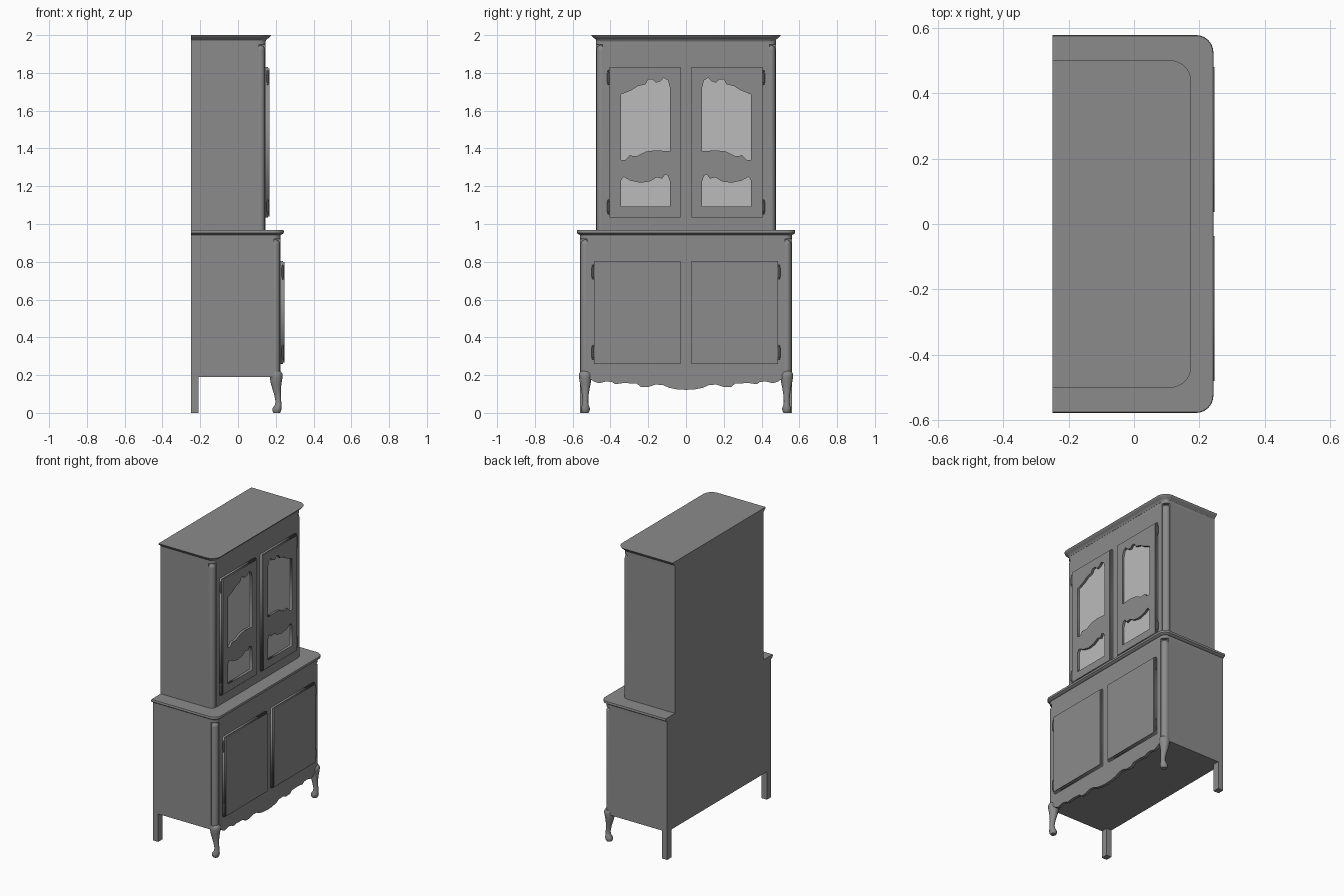
import bpy, bmesh, math
from mathutils import Matrix

if "Cube" in bpy.data.objects:
    bpy.data.objects.remove(bpy.data.objects["Cube"])


def make_material(name, grey):
    mat = bpy.data.materials.new(name)
    mat.use_nodes = True
    colour = (grey, grey, grey, 1)
    mat.diffuse_color = colour
    mat.node_tree.nodes["Principled BSDF"].inputs["Base Color"].default_value = colour
    return mat


wood = make_material("grey wood", 0.26)
glass = make_material("pale glass", 0.5)
BACK = -0.25


def smooth(obj):
    bpy.ops.object.select_all(action="DESELECT")
    obj.select_set(True)
    bpy.context.view_layer.objects.active = obj
    bpy.ops.object.shade_smooth_by_angle(angle=math.radians(35))


def loft(name, rings, mat=wood):
    """Skin a stack of equal closed rings and cap both ends."""
    bm = bmesh.new()
    loops = [[bm.verts.new(p) for p in ring] for ring in rings]
    count = len(loops[0])
    for low, high in zip(loops, loops[1:]):
        for i in range(count):
            j = (i + 1) % count
            bm.faces.new((low[i], low[j], high[j], high[i]))
    bm.faces.new(loops[0][::-1])
    bm.faces.new(loops[-1])
    mesh = bpy.data.meshes.new(name)
    bm.to_mesh(mesh)
    bm.free()
    obj = bpy.data.objects.new(name, mesh)
    bpy.context.collection.objects.link(obj)
    mesh.materials.append(mat)
    smooth(obj)
    return obj


def box(name, x0, x1, y0, y1, z0, z1):
    base = [(x0, y0), (x1, y0), (x1, y1), (x0, y1)]
    return loft(name, [[(x, y, z) for x, y in base] for z in (z0, z1)])


def turned(name, sections, y, sides=16):
    """Stack of circles given as height, centre x and radius."""
    angles = [math.tau * i / sides for i in range(sides)]
    return loft(name, [[(x + r * math.cos(a), y + r * math.sin(a), z) for a in angles]
                       for z, x, r in sections])


def case_outline(front, half, corner, notched):
    """Plan with a flat back and rounded or notched front corners."""
    if notched:
        side = [(front - corner, half), (front - corner, half - corner), (front, half - corner)]
    else:
        turns = [math.pi / 2 * (1 - i / 8) for i in range(9)]
        side = [(front - corner + corner * math.cos(a), half - corner + corner * math.sin(a))
                for a in turns]
    side = [(BACK, half)] + side
    return [(x, -y) for x, y in side] + side[::-1]


def case(name, front, half, corner, layers, notched=False):
    rings = []
    for z, out in layers:
        plan = case_outline(front + out, half + out, corner + out, notched)
        rings.append([(x, y, z) for x, y in plan])
    return loft(name, rings)


def plate(name, outlines, x0, x1, mat=wood):
    """Upright board from (y, z) outlines; inner outlines become holes."""
    curve = bpy.data.curves.new(name, "CURVE")
    curve.dimensions = "2D"
    curve.fill_mode = "BOTH"
    curve.extrude = (x1 - x0) / 2
    for points in outlines:
        spline = curve.splines.new("POLY")
        spline.points.add(len(points) - 1)
        for point, (y, z) in zip(spline.points, points):
            point.co = (y, z, 0, 1)
        spline.use_cyclic_u = True
    obj = bpy.data.objects.new(name, curve)
    bpy.context.collection.objects.link(obj)
    bpy.ops.object.select_all(action="DESELECT")
    obj.select_set(True)
    bpy.context.view_layer.objects.active = obj
    bpy.ops.object.convert(target="MESH")
    obj = bpy.context.view_layer.objects.active
    obj.data.transform(Matrix(((0, 0, 1, (x0 + x1) / 2), (1, 0, 0, 0),
                               (0, 1, 0, 0), (0, 0, 0, 1))))
    obj.data.materials.clear()
    obj.data.materials.append(mat)
    return obj


def rectangle(y0, y1, z0, z1, inset=0.0):
    y0, y1, z0, z1 = y0 + inset, y1 - inset, z0 + inset, z1 - inset
    return [(y0, z0), (y1, z0), (y1, z1), (y0, z1)]


def mirrored(points, side):
    return [(side * y, z) for y, z in points]


# Cases: notched carcass below, rounded head above
LOW_FRONT, LOW_HALF, UP_FRONT, UP_HALF, CORNER = 0.225, 0.56, 0.145, 0.476, 0.035
case("lower_case", LOW_FRONT, LOW_HALF, CORNER, [(0.19, 0), (0.92, 0)], True)
case("lower_case_head", LOW_FRONT, LOW_HALF, CORNER, [(0.92, 0), (0.945, 0)])
case("counter_top", LOW_FRONT, LOW_HALF, CORNER,
     [(0.942, 0.002), (0.948, 0.012), (0.952, 0.017), (0.962, 0.018), (0.967, 0.016)])
case("upper_case", UP_FRONT, UP_HALF, CORNER, [(0.967, 0), (1.95, 0)], True)
case("upper_case_head", UP_FRONT, UP_HALF, CORNER, [(1.95, 0), (1.975, 0)])
cornice = case("cornice", UP_FRONT, UP_HALF, CORNER,
               [(1.966, 0.001), (1.974, 0.005), (1.98, 0.01), (1.985, 0.018),
                (1.993, 0.026), (2.0, 0.03)])
for vert in cornice.data.vertices:
    vert.co.y *= 0.99


# Rounded corner columns
def column(name, front, half, low, high, side):
    r = 0.027
    x = front - r - 0.002
    dome = [math.pi / 2 * i / 6 for i in range(6)]
    sections = [(low, x, r)] + [(high - r + r * math.sin(a), x, r * math.cos(a)) for a in dome]
    turned(name, sections, side * (half - r - 0.002), 20)


# Window openings, outlined for the model's right door
large_window = [(-0.345, 1.34), (-0.345, 1.685), (-0.32, 1.695), (-0.285, 1.71),
                (-0.255, 1.73), (-0.215, 1.74), (-0.2, 1.764), (-0.178, 1.766),
                (-0.16, 1.748), (-0.135, 1.755), (-0.118, 1.775), (-0.095, 1.76),
                (-0.085, 1.72), (-0.085, 1.385), (-0.16, 1.39), (-0.21, 1.384),
                (-0.26, 1.36), (-0.3, 1.362), (-0.32, 1.34)]
small_window = [(-0.345, 1.093), (-0.345, 1.23), (-0.33, 1.25), (-0.295, 1.23),
                (-0.24, 1.218), (-0.19, 1.226), (-0.155, 1.247), (-0.125, 1.24),
                (-0.112, 1.263), (-0.095, 1.255), (-0.085, 1.225), (-0.085, 1.093)]


def hinge(name, x, y, z):
    shape = [(0, 0.002), (0.006, 0.005), (0.012, 0.003), (0.015, 0.007), (0.065, 0.007),
             (0.068, 0.003), (0.074, 0.005), (0.08, 0.002)]
    turned(name, [(z + h, x, r) for h, r in shape], y, 10)


# Back to front layers give each door a stepped edge
def door(name, edges, front, holes):
    plate(name + "_back", [rectangle(*edges)] + holes, front, front + 0.014)
    plate(name + "_face", [rectangle(*edges, inset=0.006)] + holes,
          front + 0.013, front + 0.021)


# Cabriole leg sections: height, centre x, radius
leg_sections = [(0, 0.205, 0.017), (0.01, 0.205, 0.023), (0.025, 0.207, 0.024),
                (0.04, 0.212, 0.018), (0.06, 0.214, 0.015), (0.1, 0.209, 0.018),
                (0.13, 0.204, 0.023), (0.16, 0.202, 0.029), (0.19, 0.202, 0.034),
                (0.205, 0.202, 0.034), (0.218, 0.2, 0.028), (0.224, 0.2, 0.016)]

for side, word in ((-1, "right"), (1, "left")):
    column(word + "_lower_column", LOW_FRONT, LOW_HALF, 0.19, 0.918, side)
    column(word + "_upper_column", UP_FRONT, UP_HALF, 0.967, 1.948, side)
    turned(word + "_front_leg", leg_sections, side * 0.533, 20)
    y0, y1 = sorted((side * LOW_HALF, side * (LOW_HALF - 0.045)))
    box(word + "_back_leg", BACK, BACK + 0.04, y0, y1, 0, 0.19)

    y0, y1 = sorted((side * 0.03, side * 0.405))
    windows = [mirrored(outline, -side) for outline in (large_window, small_window)]
    door(word + "_upper_door", (y0, y1, 1.035, 1.83), UP_FRONT, windows)
    for outline, size in zip(windows, ("large", "small")):
        plate(word + "_" + size + "_pane", [outline], UP_FRONT + 0.001, UP_FRONT + 0.006, glass)
    y0, y1 = sorted((side * 0.03, side * 0.487))
    door(word + "_lower_door", (y0, y1, 0.26, 0.805), LOW_FRONT, [])
    for place, up_z, low_z in (("bottom", 1.05, 0.28), ("top", 1.735, 0.705)):
        hinge(word + "_upper_hinge_" + place, UP_FRONT + 0.012, side * 0.411, up_z)
        hinge(word + "_lower_hinge_" + place, LOW_FRONT + 0.012, side * 0.493, low_z)

# Scalloped apron between the front legs
half_apron = [(0.524, 0.19), (0.5, 0.175), (0.485, 0.165), (0.46, 0.157), (0.42, 0.167),
              (0.39, 0.163), (0.375, 0.152), (0.33, 0.158), (0.26, 0.155), (0.24, 0.138),
              (0.2, 0.137), (0.16, 0.15), (0.12, 0.147), (0.09, 0.133), (0.05, 0.125)]
apron = half_apron + [(0, 0.122)] + mirrored(half_apron[::-1], -1)
plate("apron", [apron], LOW_FRONT - 0.02, LOW_FRONT)
